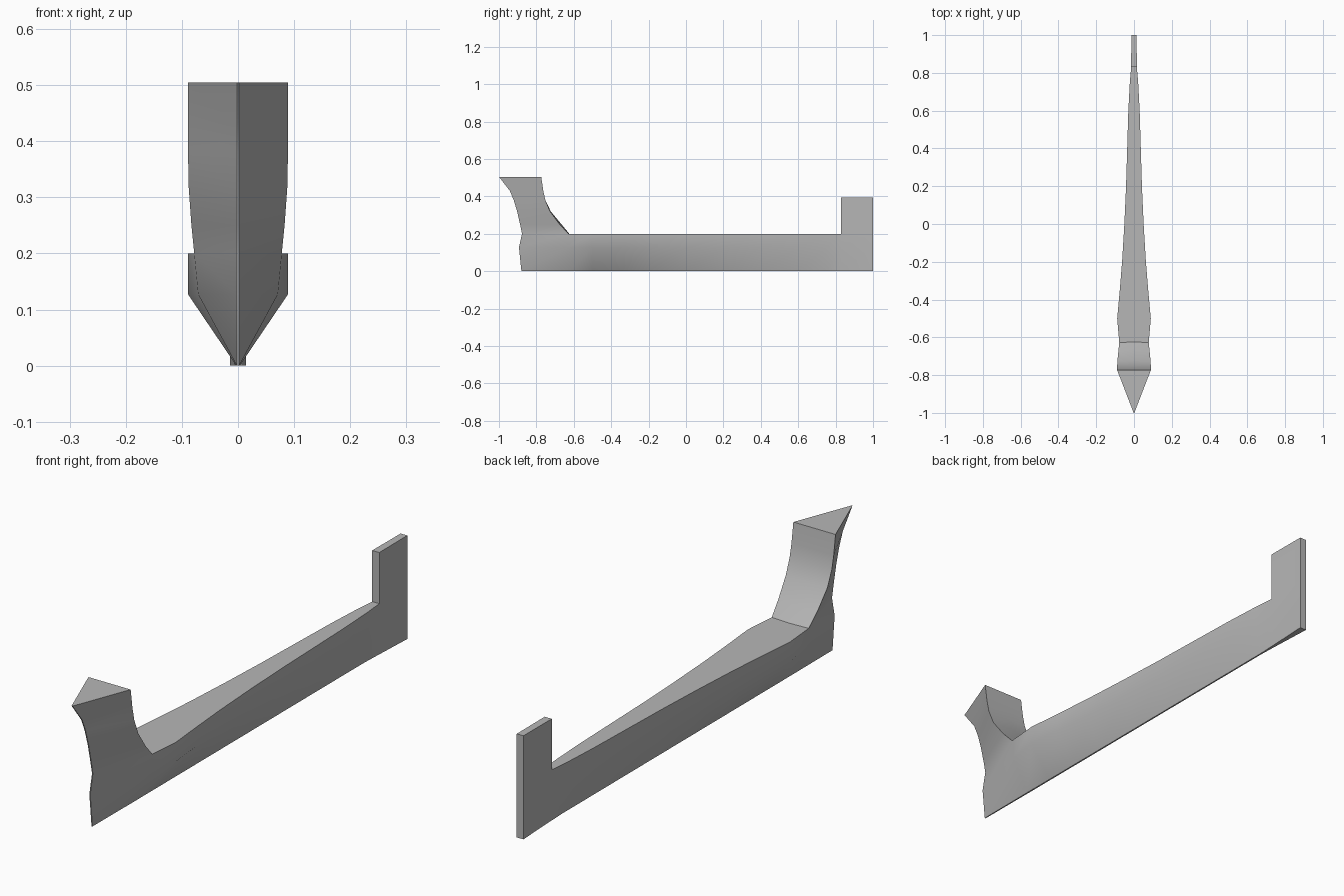
import bpy, bmesh

if "Cube" in bpy.data.objects:
    bpy.data.objects.remove(bpy.data.objects["Cube"])

Z_MID, Z_DECK, Z_POST = 0.127, 0.20, 0.395

# prow levels: z, stem y, half width, rear edge y, rear bulge
prow = [
    (0.0, -0.880, 0.003, -0.628, 0.0),
    (Z_MID, -0.893, 0.071, -0.628, 0.0),
    (Z_DECK, -0.877, 0.078, -0.628, 0.004),
    (0.25, -0.887, 0.083, -0.675, 0.010),
    (0.32, -0.903, 0.088, -0.727, 0.004),
    (0.38, -0.921, 0.089, -0.752, 0.0),
    (0.43, -0.942, 0.089, -0.763, 0.0),
    (0.505, -1.0, 0.089, -0.774, 0.0),
]
# hull stations: y, half width, bottom half width
hull = [
    (-0.50, 0.089, 0.003), (-0.36, 0.076, 0.003), (-0.20, 0.063, 0.003),
    (0.0, 0.051, 0.003), (0.20, 0.042, 0.003), (0.40, 0.036, 0.003),
    (0.60, 0.030, 0.003), (0.75, 0.022, 0.003), (0.83, 0.015, 0.006),
    (1.0, 0.014, 0.014),
]
STEM = 0.002

bm = bmesh.new()


def face(*pts):
    bm.faces.new([bm.verts.new(p) for p in pts])


# prow: narrow stem, wedge sides, curved rear, flat top and bottom
levels = [((0, t, z), (STEM, t, z), (w, s, z), (0, s + b, z)) for z, t, w, s, b in prow]
for i, (lo, hi) in enumerate(zip(levels, levels[1:])):
    for k in range(3 if i >= 2 else 2):
        face(lo[k], lo[k + 1], hi[k + 1], hi[k])
face(*levels[-1])
face(*levels[0])

# hull: keel strip, sloping side, upright side, deck
rings = [[levels[0][3], levels[0][2], levels[1][2], levels[2][2], levels[2][3]]]
for y, w, b in hull:
    rings.append([(0, y, 0), (b, y, 0), (w, y, Z_MID), (w, y, Z_DECK), (0, y, Z_DECK)])
for n, (a, c) in enumerate(zip(rings, rings[1:])):
    strips = 3 if n == len(rings) - 2 else 4
    for k in range(strips):
        face(a[k], c[k], c[k + 1], a[k + 1])
face(*rings[-1])

# stern post
w0, w1, y0, y1 = hull[-2][1], hull[-1][1], hull[-2][0], 1.0
for y, w in ((y0, w0), (y1, w1)):
    face((0, y, Z_DECK), (w, y, Z_DECK), (w, y, Z_POST), (0, y, Z_POST))
face((w0, y0, Z_DECK), (w1, y1, Z_DECK), (w1, y1, Z_POST), (w0, y0, Z_POST))
face((0, y0, Z_POST), (w0, y0, Z_POST), (w1, y1, Z_POST), (0, y1, Z_POST))

# mirror the half across x = 0 and weld
geo = bmesh.ops.duplicate(bm, geom=bm.verts[:] + bm.edges[:] + bm.faces[:])["geom"]
for v in geo:
    if isinstance(v, bmesh.types.BMVert):
        v.co.x *= -1
bmesh.ops.remove_doubles(bm, verts=bm.verts[:], dist=0.0005)
bmesh.ops.recalc_face_normals(bm, faces=bm.faces[:])

mesh = bpy.data.meshes.new("keeled_hull")
bm.to_mesh(mesh)
bm.free()
obj = bpy.data.objects.new("keeled_hull", mesh)
bpy.context.collection.objects.link(obj)

# dark grey finish
grey = bpy.data.materials.new("dark_grey")
grey.diffuse_color = (0.47, 0.47, 0.47, 1)
grey.use_nodes = True
grey.node_tree.nodes["Principled BSDF"].inputs["Base Color"].default_value = grey.diffuse_color
mesh.materials.append(grey)

bpy.context.view_layer.objects.active = obj
obj.select_set(True)
bpy.ops.object.shade_smooth_by_angle(angle=0.75)
